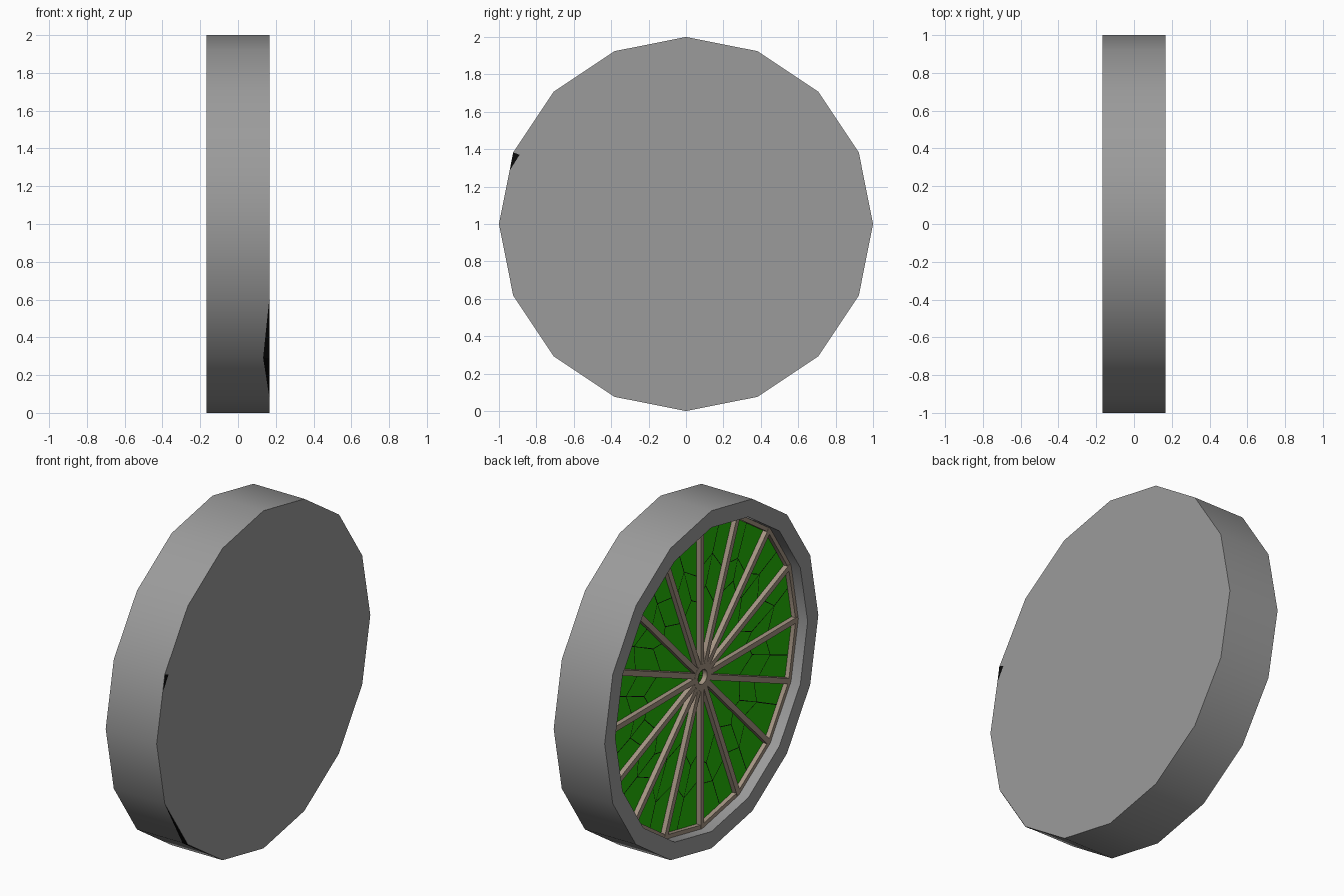
import bpy, bmesh, math
from mathutils import Matrix, Vector

if "Cube" in bpy.data.objects:
    bpy.data.objects.remove(bpy.data.objects["Cube"])

N = 16            # sides and spokes
XF = 0.167        # half depth
XP = -0.08        # pane plane
XW = -0.09        # wood plane
RI = 0.9          # inner radius


def material(name, rgb):
    m = bpy.data.materials.new(name)
    m.diffuse_color = (*rgb, 1)
    m.use_nodes = True
    m.node_tree.nodes["Principled BSDF"].inputs["Base Color"].default_value = m.diffuse_color
    return m


grey = material("dark_grey", (0.33, 0.33, 0.33))
green = material("green_glass", (0.018, 0.5, 0.002))
black = material("black_lead", (0.003, 0.003, 0.003))
wood = material("brown_wood", (0.38, 0.30, 0.23))


def at(r, a, x):
    return Vector((x, r * math.cos(a), 1 + r * math.sin(a)))


def finish(name, bm, mats=(), smooth=False):
    me = bpy.data.meshes.new(name)
    bm.to_mesh(me)
    bm.free()
    ob = bpy.data.objects.new(name, me)
    bpy.context.collection.objects.link(ob)
    for m in mats:
        me.materials.append(m)
    if smooth:
        bpy.ops.object.select_all(action='DESELECT')
        ob.select_set(True)
        bpy.context.view_layer.objects.active = ob
        bpy.ops.object.shade_smooth_by_angle(angle=math.radians(40))
    return ob


def lathe(name, profile, n, mats=(), closed=False, cap=False):
    """Spin (radius, x) points round the window axis."""
    bm = bmesh.new()
    rings = [[bm.verts.new(at(r, math.tau * i / n, x)) for i in range(n)]
             for r, x in profile]
    pairs = list(zip(rings, rings[1:])) + ([(rings[-1], rings[0])] if closed else [])
    for a, b in pairs:
        for i in range(n):
            j = (i + 1) % n
            bm.faces.new((a[i], a[j], b[j], b[i]))
    if cap:
        bm.faces.new(rings[0])
        bm.faces.new(rings[-1])
    bmesh.ops.recalc_face_normals(bm, faces=bm.faces)
    return finish(name, bm, mats, True)


def square_profile(r, x, t):
    return [(r - t, x - t), (r + t, x - t), (r + t, x + t), (r - t, x + t)]


# Outer frame with closed back
lathe("frame", [(1, XF), (1, -XF), (RI, -XF), (RI, XP + 0.01)], N, (grey,), cap=True)

# Leaded glass: one sector of irregular pieces, repeated
pieces = [
    [(.9, 0), (.9, .6), (.70, .5), (.62, 0)],
    [(.9, .6), (.9, 1), (.60, 1), (.70, .5)],
    [(.62, 0), (.70, .5), (.52, .35), (.46, 0)],
    [(.70, .5), (.60, 1), (.40, 1), (.52, .35)],
    [(.46, 0), (.52, .35), (.40, 1), (0, 0)],
]
bm = bmesh.new()
for s in range(N):
    a0, a1 = math.tau * s / N, math.tau * (s + 1) / N
    for p in pieces:
        if s % 2:
            p = [(r if r in (0, .9) else r + .04 * math.sin(s * 2 + r * 9), 1 - t)
                 for r, t in p]
        vs = [bm.verts.new(at(r, a0, XP).lerp(at(r, a1, XP), t)) for r, t in p]
        f = bm.faces.new(vs)
        f.normal_update()
        if f.normal.x > 0:
            f.normal_flip()
panes = list(bm.faces)
res = bmesh.ops.inset_individual(bm, faces=panes, thickness=0.003)
for f in res["faces"]:
    f.material_index = 1
finish("glass_panes", bm, (green, black))

# Square-section spokes
bm = bmesh.new()
for s in range(N):
    a = math.tau * s / N
    mid = at((.05 + RI - .005) / 2, a, XW)
    bmesh.ops.create_cube(bm, size=1, matrix=Matrix.Translation(mid)
                          @ Matrix.Rotation(a, 4, 'X')
                          @ Matrix.Diagonal((.036, RI - .055, .032, 1)))
finish("spokes", bm, (wood,))

# Hub ring and outer wooden ring
lathe("hub_ring", square_profile(.06, XW - .002, .017), 16, (wood,), closed=True)
lathe("wood_ring", square_profile(RI - .008, XW, .016), N, (wood,), closed=True)

# Dark chips at two corners of the back edge
bm = bmesh.new()
c = math.radians(22.5)
E = 1.0015
mid = at(E, 10 * c, .133)
for k in (9, 11):
    bm.faces.new([bm.verts.new(v) for v in
                  (mid, at(E, 10 * c, XF), at(E, k * c, XF))])
bm.faces.new([bm.verts.new((XF + .001, y, z)) for y, z in
              ((-.924, 1.383), (-.94, 1.29), (-.89, 1.37))])
bmesh.ops.recalc_face_normals(bm, faces=bm.faces)
finish("dark_chips", bm, (black,))
